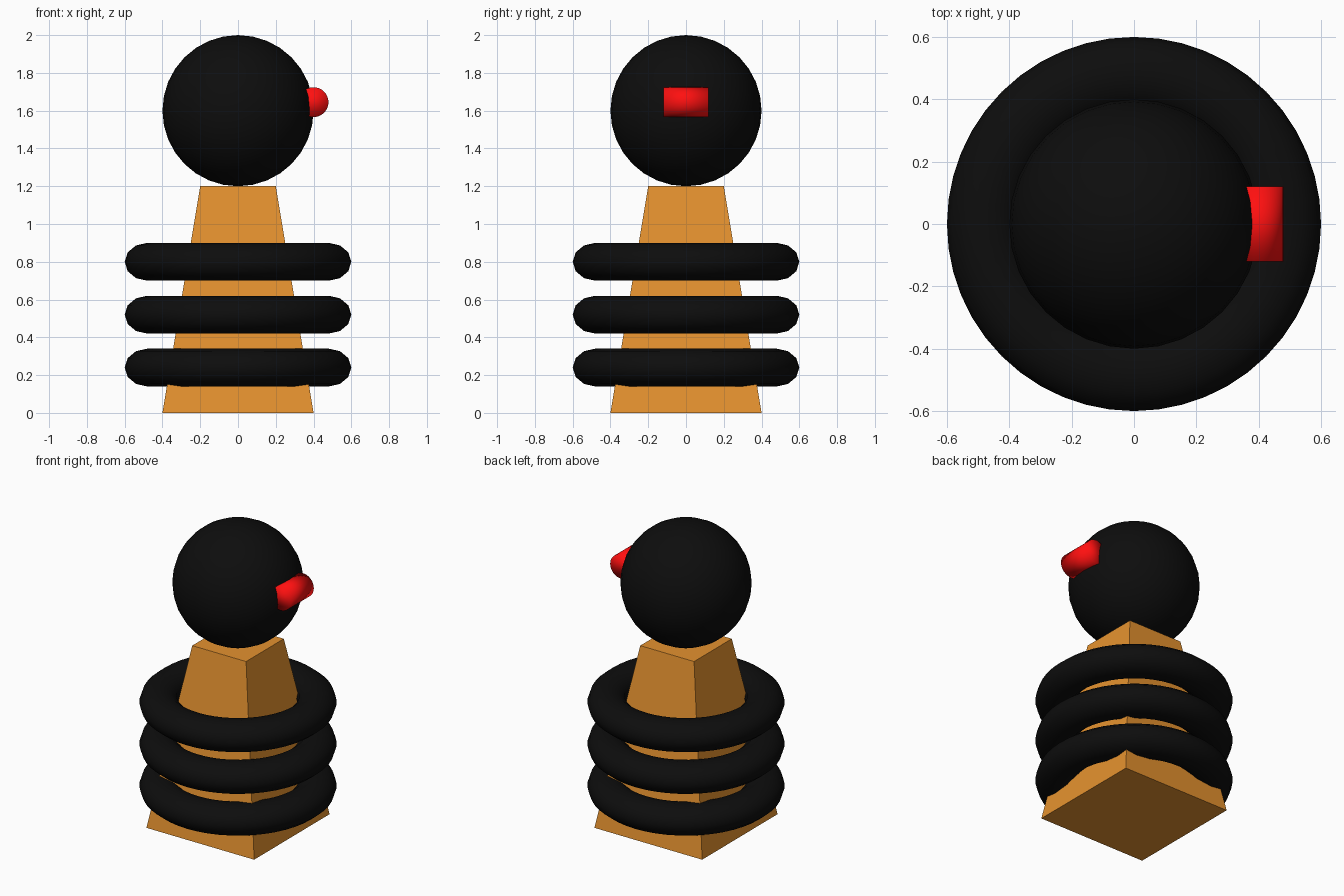
import bpy
import math

if "Cube" in bpy.data.objects:
    bpy.data.objects.remove(bpy.data.objects["Cube"])


def material(name, rgb):
    mat = bpy.data.materials.new(name)
    mat.diffuse_color = (*rgb, 1.0)
    mat.use_nodes = True
    mat.node_tree.nodes["Principled BSDF"].inputs["Base Color"].default_value = mat.diffuse_color
    return mat


def finish(name, mat, smooth=None):
    obj = bpy.context.object
    obj.name = name
    obj.data.materials.append(mat)
    if smooth is not None:
        bpy.ops.object.shade_smooth_by_angle(angle=math.radians(smooth))
    return obj


black = material("black", (0.004, 0.004, 0.004))
amber = material("amber", (0.78, 0.287, 0.028))
red = material("red", (1.0, 0.005, 0.005))

# Tapered square body
bpy.ops.mesh.primitive_cone_add(vertices=4, radius1=0.4 * math.sqrt(2),
                                radius2=0.2 * math.sqrt(2), depth=1.2,
                                location=(0, 0, 0.6))
body = finish("body", amber)
body.rotation_euler.z = math.pi / 4

# Three slightly flattened rings
for i in range(3):
    bpy.ops.mesh.primitive_torus_add(major_segments=48, minor_segments=12,
                                     major_radius=0.48, minor_radius=0.12,
                                     location=(0, 0, 0.24 + 0.28 * i))
    ring = finish(f"ring_{i + 1}", black, 60)
    ring.scale.z = 0.1 / 0.12

# Round head
bpy.ops.mesh.primitive_uv_sphere_add(segments=32, ring_count=16, radius=0.4,
                                     location=(0, 0, 1.6))
finish("head", black, 60)

# Sideways barrel on the head, shaded smooth over its rims
bpy.ops.mesh.primitive_cylinder_add(vertices=32, radius=0.079, depth=0.24,
                                    location=(0.4, 0, 1.645),
                                    rotation=(math.pi / 2, 0, 0))
finish("side_barrel", red, 180)
